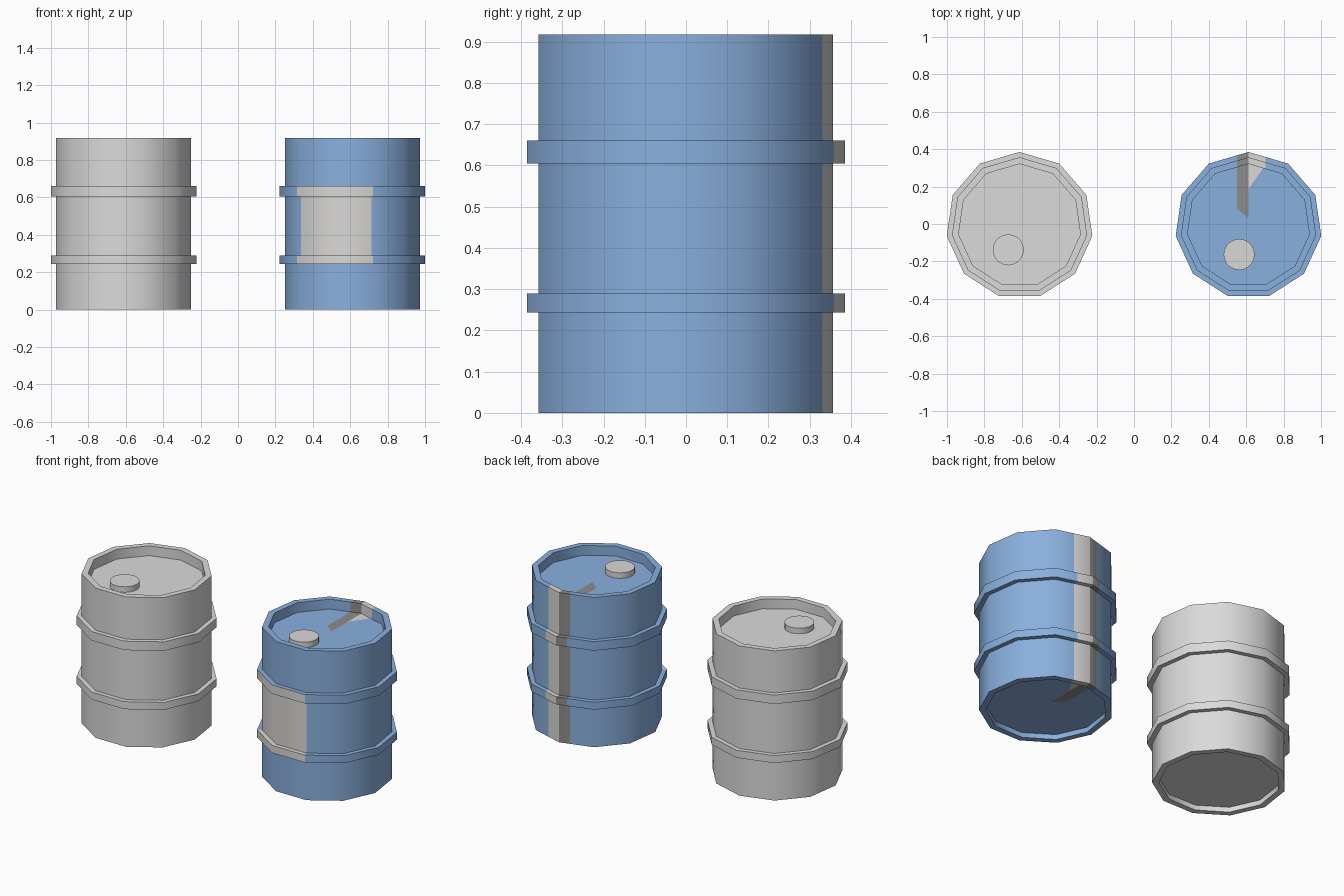
import bpy, bmesh, math
from mathutils import Vector

if "Cube" in bpy.data.objects:
    bpy.data.objects.remove(bpy.data.objects["Cube"])

SIDES = 11
LID_TOP, LID_BOTTOM = 0.858, 0.03
BODY, BAND, INNER = 0.365, 0.393, 0.329
CY = -0.008


def material(name, color):
    m = bpy.data.materials.new(name)
    m.diffuse_color = (*color, 1)
    m.use_nodes = True
    m.node_tree.nodes["Principled BSDF"].inputs["Base Color"].default_value = m.diffuse_color
    return m


GREY = material("light grey", (0.71, 0.71, 0.71))
BLUE = material("steel blue", (0.253, 0.434, 0.73))
LIGHT = material("worn pale grey", (0.70, 0.69, 0.67))
DARK = material("dark grey", (0.27, 0.265, 0.26))

# Barrel outline: bottom recess, wall with two bands, top rim and recess
PROFILE = [(INNER, LID_BOTTOM), (INNER, 0), (BODY, 0),
           (BODY, 0.243), (BAND, 0.243), (BAND, 0.289), (BODY, 0.289),
           (BODY, 0.605), (BAND, 0.605), (BAND, 0.66), (BODY, 0.66),
           (BODY, 0.918), (INNER, 0.918), (INNER, LID_TOP)]


def is_lid(f):
    z = f.calc_center_median().z
    return abs(z - LID_TOP) < 1e-4 or abs(z - LID_BOTTOM) < 1e-4


def cut(bm, point, normal, test):
    faces = [f for f in bm.faces if test(f)]
    geom = set(faces)
    for f in faces:
        geom.update(f.edges)
        geom.update(f.verts)
    bmesh.ops.bisect_plane(bm, geom=list(geom), dist=1e-5,
                           plane_co=point, plane_no=normal)


def paint_index(f):
    c = f.calc_center_median()
    # Front label over two sides between the bands
    ang = math.degrees(math.atan2(c.y, c.x)) % 360
    if 0.25 < c.z < 0.655 and 222 < ang < 286:
        return 1
    # Back stripe, tapering over the lids
    lid = is_lid(f)
    if -0.062 < c.x < 0 and c.y > (0.038 - 0.84 * c.x if lid else 0.25):
        return 2
    if 0 < c.x < 0.09 and c.y > (0.195 + 1.42 * c.x if lid else 0.25):
        return 1
    return 0


def finish(bm, name, mats, loc):
    bm.normal_update()
    for f in bm.faces:
        f.smooth = True
    for e in bm.edges:
        e.smooth = len(e.link_faces) == 2 and e.calc_face_angle(0) < math.radians(40)
    me = bpy.data.meshes.new(name)
    bm.to_mesh(me)
    bm.free()
    for m in mats:
        me.materials.append(m)
    ob = bpy.data.objects.new(name, me)
    ob.location = loc
    bpy.context.collection.objects.link(ob)


def barrel(name, x, mats, painted):
    bm = bmesh.new()
    rings = []
    for r, z in PROFILE:
        rings.append([bm.verts.new((r * math.cos(math.pi / 2 + i * math.tau / SIDES),
                                    r * math.sin(math.pi / 2 + i * math.tau / SIDES), z))
                      for i in range(SIDES)])
    for a, b in zip(rings, rings[1:]):
        for i in range(SIDES):
            j = (i + 1) % SIDES
            bm.faces.new((a[i], a[j], b[j], b[i]))
    bm.faces.new(rings[0][::-1])
    bm.faces.new(rings[-1])
    if painted:
        def back(f):
            return is_lid(f) or f.calc_center_median().y > 0.25
        for px in (-0.062, 0, 0.09):
            cut(bm, Vector((px, 0, 0)), Vector((1, 0, 0)), back)
        cut(bm, Vector((0, 0.038, 0)), Vector((0.84, 1, 0)), is_lid)
        cut(bm, Vector((0, 0.195, 0)), Vector((-1.42, 1, 0)), is_lid)
        for f in bm.faces:
            f.material_index = paint_index(f)
    finish(bm, name, mats, (x, CY, 0))


def cap(name, x, y, mat):
    bm = bmesh.new()
    h = 0.034
    bmesh.ops.create_cone(bm, cap_ends=True, segments=20, radius1=0.083,
                          radius2=0.083, depth=h)
    finish(bm, name, [mat], (x, y, LID_TOP + h / 2))


barrel("plain_barrel", -0.612, [GREY], False)
cap("plain_barrel_cap", -0.672, -0.138, GREY)
barrel("painted_barrel", 0.612, [BLUE, LIGHT, DARK], True)
cap("painted_barrel_cap", 0.562, -0.163, LIGHT)
